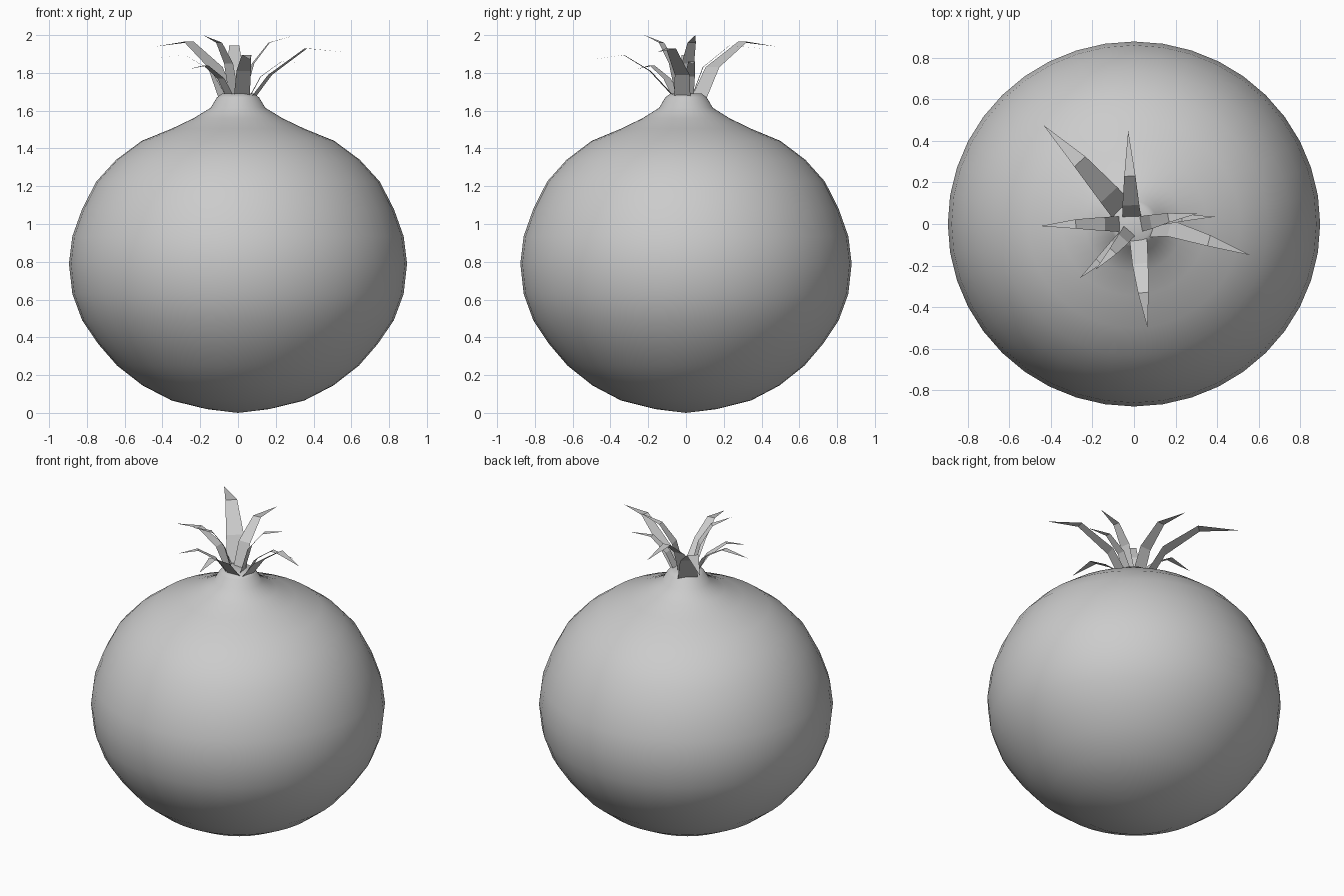
import bpy, bmesh, math
from mathutils import Vector

if "Cube" in bpy.data.objects:
    bpy.data.objects.remove(bpy.data.objects["Cube"])

grey = bpy.data.materials.new("light_grey")
grey.diffuse_color = (0.6, 0.6, 0.6, 1)
grey.use_nodes = True
grey.node_tree.nodes["Principled BSDF"].inputs["Base Color"].default_value = grey.diffuse_color


def make_object(name, bm):
    mesh = bpy.data.meshes.new(name)
    bm.to_mesh(mesh)
    bm.free()
    mesh.materials.append(grey)
    ob = bpy.data.objects.new(name, mesh)
    bpy.context.collection.objects.link(ob)
    return ob


# Round fruit body: lathed profile (radius, height)
profile = [(0.165, 0.02), (0.35, 0.065), (0.505, 0.145), (0.64, 0.25),
           (0.74, 0.365), (0.825, 0.49), (0.877, 0.63), (0.895, 0.79),
           (0.877, 0.935), (0.825, 1.08), (0.75, 1.225), (0.645, 1.34),
           (0.51, 1.44), (0.35, 1.505), (0.235, 1.56), (0.145, 1.615),
           (0.112, 1.67), (0.085, 1.69)]
N = 40
bm = bmesh.new()
rings = []
for r, z in profile:
    rings.append([bm.verts.new((r * math.cos(2 * math.pi * i / N),
                                0.98 * r * math.sin(2 * math.pi * i / N), z))
                  for i in range(N)])
for a, b in zip(rings, rings[1:]):
    for i in range(N):
        j = (i + 1) % N
        bm.faces.new((a[i], a[j], b[j], b[i]))
bottom = bm.verts.new((0, 0, 0))
top = bm.verts.new((0, 0, 1.68))
for i in range(N):
    j = (i + 1) % N
    bm.faces.new((bottom, rings[0][j], rings[0][i]))
    bm.faces.new((top, rings[-1][i], rings[-1][j]))
for f in bm.faces:
    f.smooth = True
make_object("fruit_body", bm)


# Crown leaves: flat bent strips, each base, lower bend, upper bend, tip
def leaf(name, points, width):
    bm = bmesh.new()
    pts = [Vector(p) for p in points]
    flat = pts[-1] - pts[0]
    side = Vector((-flat.y, flat.x, 0)).normalized()
    rows = []
    for p, k in zip(pts[:3], (1.0, 0.9, 0.6)):
        rows.append((bm.verts.new(p - side * width * k / 2),
                     bm.verts.new(p + side * width * k / 2)))
    for a, b in zip(rows, rows[1:]):
        bm.faces.new((a[0], a[1], b[1], b[0])).normal_flip()
    tip = bm.verts.new(pts[3])
    bm.faces.new((rows[2][1], rows[2][0], tip))
    bmesh.ops.recalc_face_normals(bm, faces=bm.faces[:])
    if sum(f.normal.z for f in bm.faces) < 0:
        bmesh.ops.reverse_faces(bm, faces=bm.faces[:])
    make_object(name, bm)


leaf("leaf_back_left", [(-.06, .07, 1.67), (-.12, .14, 1.83),
                        (-.26, .30, 1.965), (-.435, .475, 1.94)], .12)
leaf("leaf_back", [(-.01, .03, 1.67), (-.015, .09, 1.83),
                   (-.02, .23, 1.945), (-.028, .45, 1.925)], .09)
leaf("leaf_left", [(-.06, 0, 1.67), (-.14, 0, 1.81),
                   (-.28, 0, 1.895), (-.45, -.01, 1.875)], .075)
leaf("leaf_front_left_low", [(-.04, -.05, 1.67), (-.09, -.10, 1.77),
                             (-.17, -.18, 1.84), (-.26, -.26, 1.82)], .06)
leaf("leaf_front_left_tall", [(-.02, -.03, 1.67), (-.05, -.07, 1.85),
                              (-.10, -.13, 1.96), (-.185, -.22, 2.0)], .07)
leaf("leaf_front", [(.02, -.06, 1.67), (.03, -.19, 1.81),
                    (.045, -.33, 1.895), (.065, -.5, 1.87)], .085)
leaf("leaf_right_long", [(.08, -.02, 1.67), (.17, -.02, 1.79),
                         (.36, -.08, 1.93), (.56, -.15, 1.91)], .09)
leaf("leaf_right_low", [(.06, .01, 1.67), (.12, .02, 1.78),
                        (.23, .03, 1.86), (.39, .035, 1.845)], .06)
leaf("leaf_right_tall", [(.03, 0, 1.67), (.08, .01, 1.85),
                         (.165, .03, 1.96), (.305, .05, 2.0)], .075)
